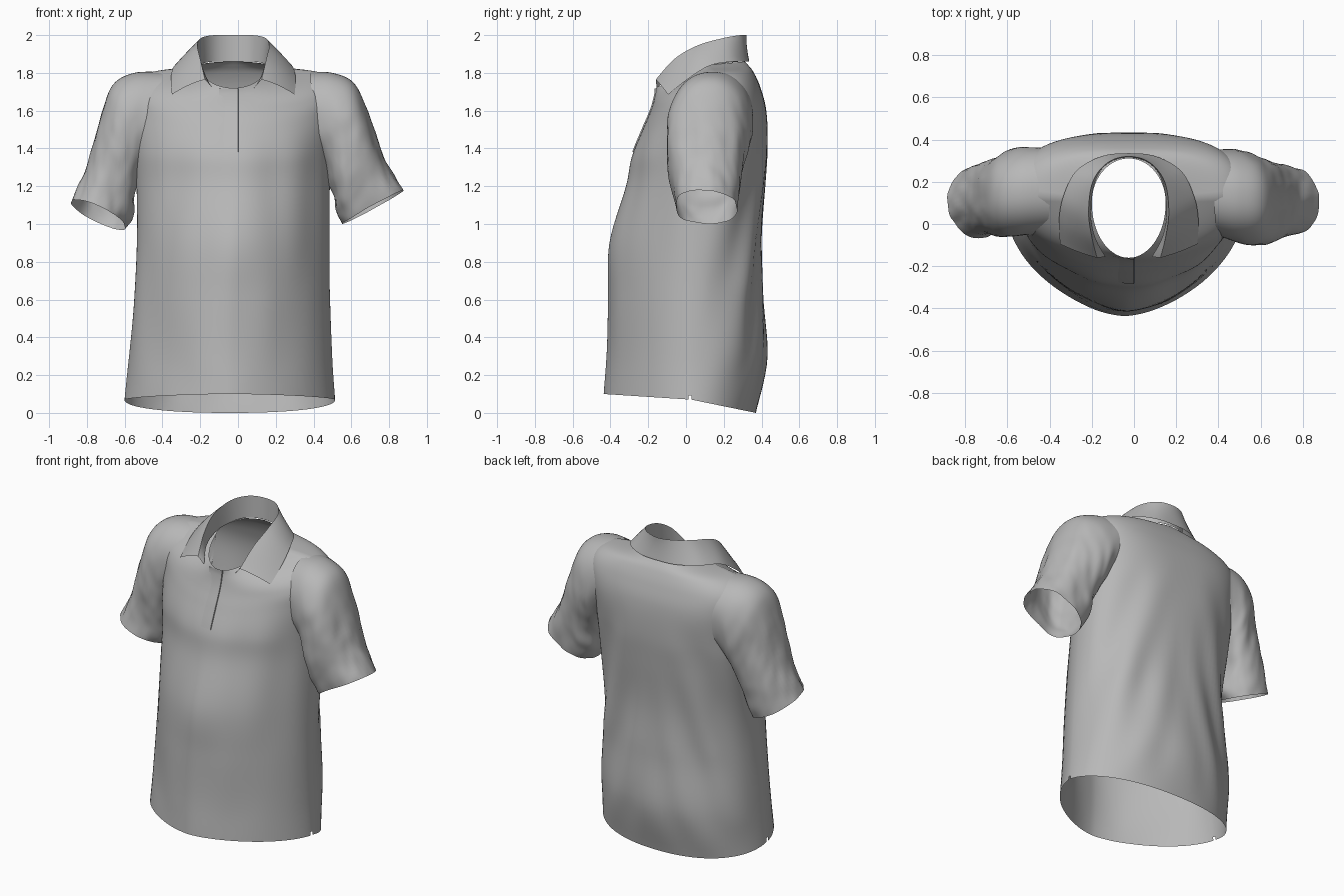
import bpy, bmesh
from math import sin, cos, pi, copysign
from mathutils import Vector, noise

if "Cube" in bpy.data.objects:
    bpy.data.objects.remove(bpy.data.objects["Cube"])

cloth = bpy.data.materials.new("grey_cloth")
cloth.use_nodes = True
GREY = (0.48, 0.48, 0.48, 1)
cloth.diffuse_color = GREY
cloth.node_tree.nodes["Principled BSDF"].inputs["Base Color"].default_value = GREY


def spline(keys, steps):
    """Smoothly interpolate a list of equal-length tuples."""
    out = []
    for i in range(len(keys) - 1):
        a, b = keys[max(i - 1, 0)], keys[i]
        c, d = keys[i + 1], keys[min(i + 2, len(keys) - 1)]
        for s in range(steps):
            t = s / steps
            out.append([q + t * (r - p) / 2 + t * t * (p - 2.5 * q + 2 * r - e / 2)
                        + t ** 3 * (1.5 * (q - r) + (e - p) / 2)
                        for p, q, r, e in zip(a, b, c, d)])
    out.append(list(keys[-1]))
    return out


def clamp(v):
    return max(0, min(1, v))


def power(v, n):
    return copysign(abs(v) ** (2 / n), v)


def loft(name, rows, closed=True, folds=None, holes=()):
    """Skin rows of points; folds gives a push along the normal."""
    bm = bmesh.new()
    grid = [[bm.verts.new(p) for p in row] for row in rows]
    n = len(rows[0])
    for j in range(len(rows) - 1):
        for i in range(n if closed else n - 1):
            if (j, i) in holes:
                continue
            k = (i + 1) % n
            bm.faces.new((grid[j][i], grid[j][k], grid[j + 1][k], grid[j + 1][i]))
    bm.normal_update()
    if folds:
        moves = [(v, v.normal * folds(v.co)) for v in bm.verts]
        for v, m in moves:
            v.co += m
    me = bpy.data.meshes.new(name)
    bm.to_mesh(me)
    bm.free()
    me.materials.append(cloth)
    ob = bpy.data.objects.new(name, me)
    bpy.context.collection.objects.link(ob)
    bpy.context.view_layer.objects.active = ob
    ob.select_set(True)
    bpy.ops.object.shade_smooth_by_angle(angle=1.0)
    ob.select_set(False)


# Body: right x, left x, front y, back y, widest y, front z, side z, back z,
# front roundness, back roundness
body_keys = [
    (-.60, .515, -.435, .37, .03, .10, .07, .0, 1.65, 2.2),
    (-.575, .50, -.42, .43, .03, .33, .32, .30, 1.65, 2.2),
    (-.55, .485, -.41, .41, .04, .62, .62, .62, 1.7, 2.2),
    (-.54, .48, -.40, .40, .06, .90, .90, .90, 1.7, 2.3),
    (-.54, .48, -.315, .42, .08, 1.20, 1.20, 1.20, 1.8, 2.4),
    (-.55, .49, -.285, .43, .10, 1.36, 1.40, 1.42, 1.9, 2.6),
    (-.565, .515, -.23, .425, .12, 1.50, 1.60, 1.60, 1.9, 2.8),
    (-.56, .52, -.195, .395, .13, 1.58, 1.73, 1.72, 1.9, 2.8),
    (-.47, .44, -.175, .36, .13, 1.635, 1.80, 1.80, 2.0, 2.6),
    (-.30, .25, -.162, .33, .12, 1.69, 1.825, 1.84, 2.0, 2.2),
    (-.20, .15, -.160, .31, .10, 1.72, 1.84, 1.86, 2.0, 2.0),
]
SEG = 96


def body_ring(k):
    xr, xl, yf, yb, yc, zf, zs, zb, round_front, round_back = k
    ring = []
    for i in range(SEG):
        a = 2 * pi * i / SEG
        c, s = cos(a), sin(a)
        y, z, n = (yf, zf, round_front) if s < 0 else (yb, zb, round_back)
        w, d = power(c, n), abs(power(s, n))
        ring.append(((xr + xl) / 2 + w * (xl - xr) / 2,
                     yc + (y - yc) * d, zs + (z - zs) * d))
    return ring


def body_folds(p):
    """Long soft drapes down the back flanks, light ripples elsewhere."""
    fade = clamp((1.6 - p.z) * 4) * clamp(p.z * 4)
    side = abs(p.x + .03)
    drape = .016 * sin(24 * (side + .3 * p.z)) * clamp(side * 3) * clamp((p.y - .1) * 5)
    ripple = noise.noise(Vector((p.x * 5 + 2, p.y * 5, p.z * 1.6))) * .012
    return fade * (drape * max(0, 1 - abs(p.z - .7)) + ripple)


body_curve = spline(body_keys, 7)
# the two missing hem faces are the side vents
loft("shirt_body", [body_ring(k) for k in body_curve], folds=body_folds,
     holes={(0, SEG - 1), (0, SEG // 2)})

# Sleeves: outer x, outer z, inner x, inner z, front y, back y, cuff tilt
left_keys = [
    (.38, 1.805, .42, 1.36, -.05, .355, 0),
    (.50, 1.80, .46, 1.27, -.085, .35, 0),
    (.61, 1.75, .48, 1.20, -.10, .335, 0),
    (.68, 1.62, .50, 1.14, -.10, .31, 0),
    (.745, 1.44, .505, 1.08, -.09, .295, 0),
    (.80, 1.31, .52, 1.04, -.07, .28, 0),
    (.88, 1.18, .55, 1.00, -.055, .265, .01),
]
right_keys = [
    (-.40, 1.805, -.44, 1.36, -.04, .365, 0),
    (-.55, 1.80, -.51, 1.27, -.06, .365, 0),
    (-.66, 1.74, -.535, 1.20, -.065, .345, 0),
    (-.72, 1.60, -.55, 1.13, -.055, .32, 0),
    (-.775, 1.40, -.55, 1.07, -.045, .30, 0),
    (-.825, 1.25, -.565, 1.02, -.05, .285, .02),
    (-.88, 1.115, -.595, .985, -.065, .27, .045),
]


def sleeve_ring(k):
    xo, zo, xi, zi, yf, yb, tilt = k
    ring = []
    for i in range(56):
        a = 2 * pi * i / 56
        u, v = power(cos(a), 2.2), power(sin(a), 2.2)
        ring.append(((xo + xi) / 2 + u * (xo - xi) / 2,
                     (yf + yb) / 2 + v * (yb - yf) / 2,
                     (zo + zi) / 2 + u * (zo - zi) / 2 - v * tilt))
    return ring


def sleeve_folds(p):
    q = Vector((p.x * 9, p.y * 9, p.z * 4))
    return clamp((1.72 - p.z) * 4) * (noise.noise(q) * .014 + noise.noise(q * 2.3) * .006)


for name, keys in (("left_sleeve", left_keys), ("right_sleeve", right_keys)):
    rows = [sleeve_ring(k) for k in spline(keys, 7)]
    if name.startswith("right"):
        rows = [r[::-1] for r in rows]
    loft(name, rows, folds=sleeve_folds)

# Collar: half paths from the front to the middle of the back
stand = [(.11, -.155, 1.72), (.16, -.06, 1.79), (.18, .06, 1.83),
         (.16, .20, 1.85), (.10, .285, 1.86), (0, .315, 1.86)]
fold = [(.15, -.16, 1.765), (.175, -.06, 1.875), (.19, .06, 1.945),
        (.17, .20, 1.985), (.10, .29, 2.0), (0, .32, 2.0)]
edge = [(.325, -.095, 1.685), (.33, .02, 1.775), (.31, .13, 1.84),
        (.25, .25, 1.86), (.13, .32, 1.86), (0, .335, 1.86)]


def collar_row(half):
    full = [(-x, y, z) for x, y, z in half] + half[-2::-1]
    return [Vector((x - .025, y, z)) for x, y, z in spline(full, 6)]


low, top, out = (collar_row(h) for h in (stand, fold, edge))
loft("collar_stand", [low, top], closed=False)
leaf = []
for s in range(7):
    t = s / 6
    bulge = Vector((0, -.02, .035)) * t * (1 - t)
    leaf.append([a.lerp(b, t) + bulge for a, b in zip(top, out)])
loft("collar_leaf", leaf, closed=False)

# Placket: thin flap following the middle of the chest, one free edge
flap = [[(x, k[2] - lift, k[5]) for x, lift in
         ((-.10, -.008), (-.05, .002), (0, .006), (.003, -.006))]
        for k in body_curve if 1.37 < k[5] < 1.72]
loft("button_placket", flap, closed=False)
